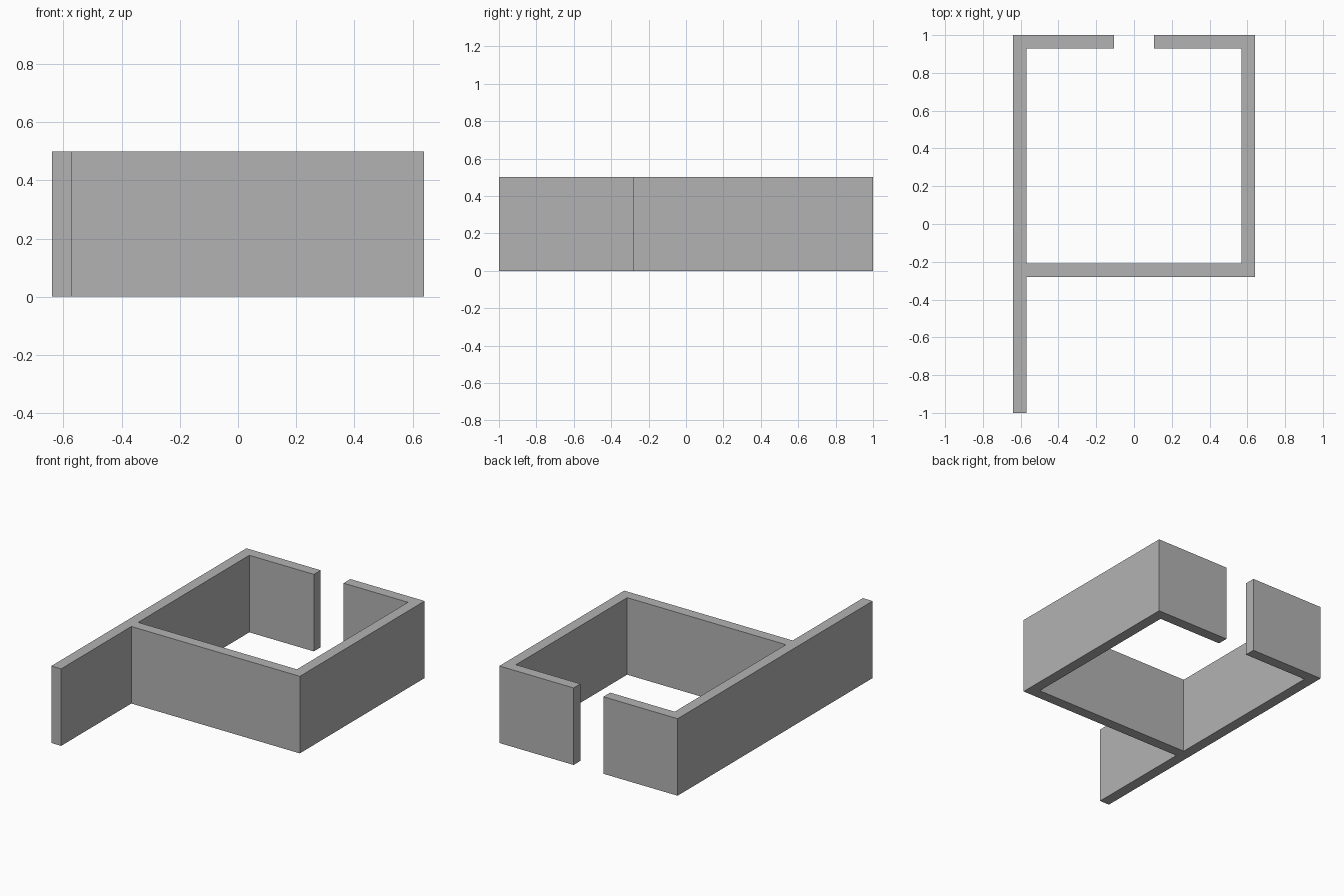
import bpy, bmesh

cube = bpy.data.objects.get("Cube")
if cube:
    bpy.data.objects.remove(cube, do_unlink=True)

# Main dimensions
X = 0.64           # half width
T = 0.07           # wall thickness
H = 0.5            # wall height
FRONT = -0.28      # outer face of the front wall
GAP = 0.107        # half width of the doorway in the back wall

grey = bpy.data.materials.new("wall_grey")
grey.use_nodes = True
colour = (0.45, 0.45, 0.45, 1)
grey.diffuse_color = colour
grey.node_tree.nodes["Principled BSDF"].inputs["Base Color"].default_value = colour

# Floor plan of the joined walls, counter-clockwise
plan = [
    (-X, -1), (-X + T, -1), (-X + T, FRONT),            # long wall end
    (X, FRONT), (X, 1), (GAP, 1), (GAP, 1 - T),         # outer corner, doorway
    (X - T, 1 - T), (X - T, FRONT + T),                 # inside of the room
    (-X + T, FRONT + T), (-X + T, 1 - T),
    (-GAP, 1 - T), (-GAP, 1), (-X, 1),                  # doorway, back corner
]

# Extrude the plan up into walls
bm = bmesh.new()
floor = bm.faces.new([bm.verts.new((x, y, 0)) for x, y in plan])
top = bmesh.ops.extrude_face_region(bm, geom=[floor], use_keep_orig=True)["geom"]
bmesh.ops.translate(bm, vec=(0, 0, H),
                    verts=[v for v in top if isinstance(v, bmesh.types.BMVert)])
bmesh.ops.recalc_face_normals(bm, faces=bm.faces)

mesh = bpy.data.meshes.new("walls")
bm.to_mesh(mesh)
bm.free()
mesh.materials.append(grey)
walls = bpy.data.objects.new("walls", mesh)
bpy.context.collection.objects.link(walls)
